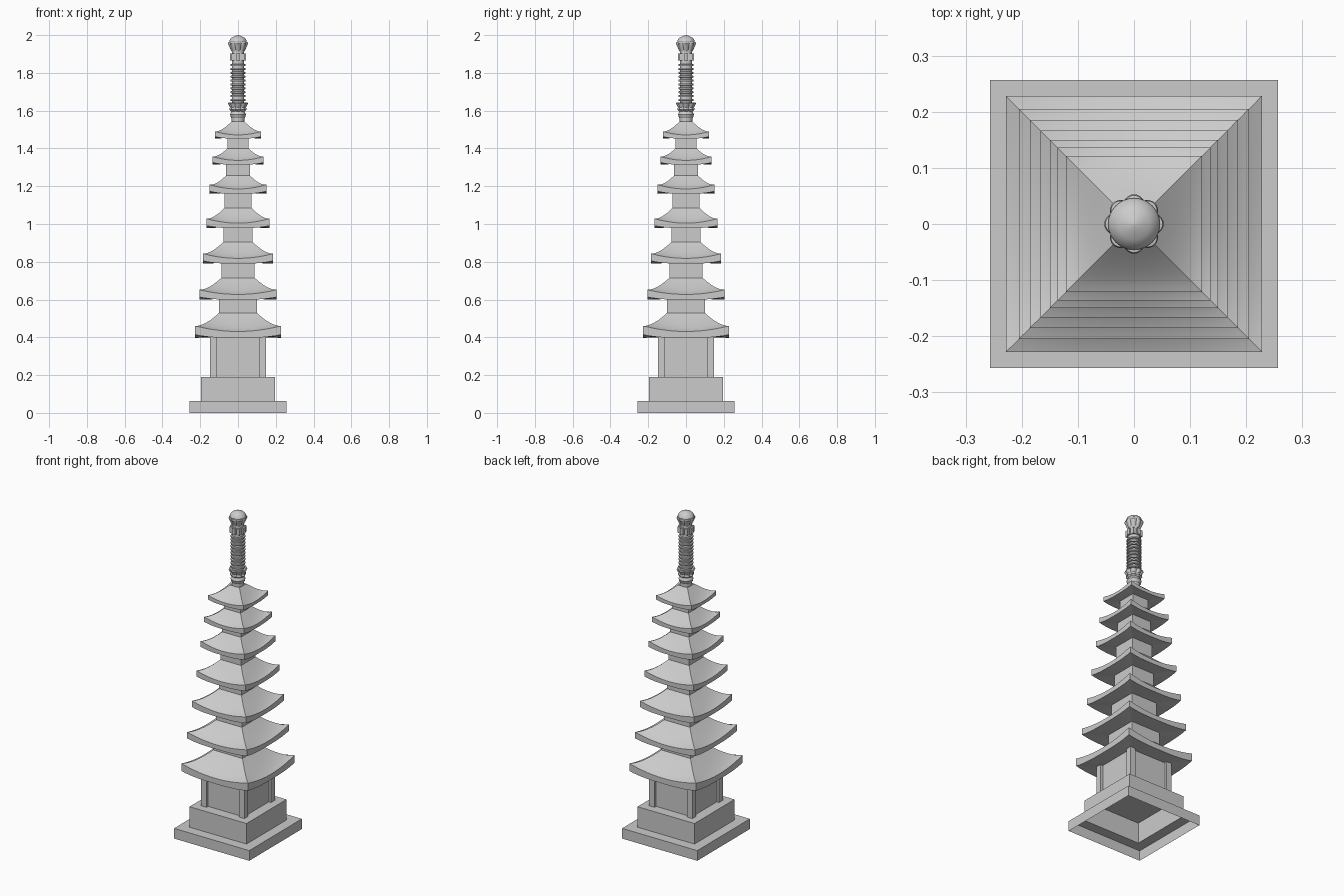
import bpy, bmesh, math

cube = bpy.data.objects.get("Cube")
if cube:
    bpy.data.objects.remove(cube, do_unlink=True)

stone = bpy.data.materials.new("grey_stone")
stone.use_nodes = True
stone.diffuse_color = (0.6, 0.6, 0.6, 1)
stone.node_tree.nodes["Principled BSDF"].inputs["Base Color"].default_value = (0.6, 0.6, 0.6, 1)


def loft(name, rings, cap=True, closed_bottom=False, smooth=True):
    """Skin a stack of equal-sized point rings."""
    bm = bmesh.new()
    loops = [[bm.verts.new(p) for p in ring] for ring in rings]
    n = len(loops[0])
    for low, high in zip(loops, loops[1:]):
        for i in range(n):
            j = (i + 1) % n
            bm.faces.new((low[i], low[j], high[j], high[i]))
    if cap:
        bm.faces.new(loops[-1])
    if closed_bottom:
        bm.faces.new(loops[0][::-1])
    mesh = bpy.data.meshes.new(name)
    bm.to_mesh(mesh)
    bm.free()
    obj = bpy.data.objects.new(name, mesh)
    bpy.context.collection.objects.link(obj)
    mesh.materials.append(stone)
    if smooth:
        bpy.ops.object.select_all(action='DESELECT')
        obj.select_set(True)
        bpy.context.view_layer.objects.active = obj
        bpy.ops.object.shade_smooth_by_angle(angle=math.radians(30))
    return obj


def square(half, z, lift=0, power=2, steps=1, cx=0, cy=0):
    """Square ring, counter-clockwise, whose corners may curve upward."""
    ring = []
    for side in range(4):
        c, s = round(math.cos(side * math.pi / 2)), round(math.sin(side * math.pi / 2))
        for i in range(steps):
            t = -1 + 2 * i / steps
            x, y = half * t, -half
            ring.append((cx + x * c - y * s, cy + x * s + y * c, z + lift * abs(t) ** power))
    return ring


def block(name, half, z0, z1, cx=0, cy=0):
    return loft(name, [square(half, z, cx=cx, cy=cy) for z in (z0, z1)],
                closed_bottom=True, smooth=False)


def lathe(name, profile, sides=32, scallop=0, lobes=8):
    """Turned part; scallop cuts notches between petals."""
    rings = []
    for r, z in profile:
        ring = []
        for i in range(sides):
            a = 2 * math.pi * i / sides
            k = r * (1 - scallop * (1 - abs(math.cos(lobes / 2 * a))))
            ring.append((k * math.cos(a), k * math.sin(a), z))
        rings.append(ring)
    return loft(name, rings, closed_bottom=True)


# Stepped plinth, open underneath
loft("plinth", [square(h, z) for h, z in
                ((0.257, 0), (0.257, 0.063), (0.195, 0.063), (0.195, 0.19))], smooth=False)

# Ground storey with corner pillars
block("body_wall", 0.132, 0.19, 0.41)
for sx in (-1, 1):
    for sy in (-1, 1):
        block("corner_pillar", 0.018, 0.19, 0.41, sx * 0.13, sy * 0.13)

# Roof tiers: eave half width, eave bottom, eave corner top, roof top, neck half width
tiers = [
    (0.228, 0.397, 0.461, 0.530, 0.100),
    (0.205, 0.599, 0.652, 0.715, 0.088),
    (0.185, 0.790, 0.843, 0.906, 0.077),
    (0.167, 0.978, 1.028, 1.086, 0.071),
    (0.150, 1.160, 1.208, 1.256, 0.064),
    (0.136, 1.314, 1.357, 1.400, 0.056),
    (0.121, 1.452, 1.489, 1.542, 0.034),
]
below = 0.132
for n, (eave, bottom, corner, top, neck) in enumerate(tiers):
    rise = corner - bottom
    middle = bottom + rise * 0.53
    rings = [square(below * 0.98, bottom + 0.004, steps=16),
             square(eave, bottom, rise * 0.27, 3, 16)]
    for i in range(9):
        s = i / 8
        rings.append(square(eave + (neck - eave) * s, middle + (top - middle) * s ** 1.25,
                            (corner - middle) * (1 - s) ** 2, 2, 16))
    loft("roof", rings)
    if n + 1 < len(tiers):
        block("storey_neck", neck, top - 0.005, tiers[n + 1][1] + 0.008)
    below = neck

# Finial: foot, lower lotus, ringed shaft, collar, upper lotus, cap
lathe("finial_foot", [(0.034, 1.535), (0.034, 1.56), (0.038, 1.565), (0.042, 1.58),
                      (0.034, 1.595), (0.030, 1.61)])
lathe("lower_lotus", [(0.034, 1.595), (0.046, 1.605), (0.043, 1.618), (0.053, 1.638),
                      (0.050, 1.644), (0.034, 1.640)], 64, 0.14)
lathe("finial_shaft", [(0.033, 1.60), (0.033, 1.94)])
for i in range(10):
    z = 1.657 + i * 0.0205
    lathe("shaft_ring", [(0.033, z - 0.006), (0.041, z - 0.004), (0.041, z + 0.004),
                         (0.033, z + 0.006)])
for i in range(8):
    a = i * math.pi / 4
    block("collar_block", 0.011, 1.865, 1.903, 0.032 * math.cos(a), 0.032 * math.sin(a))
lathe("upper_lotus", [(0.034, 1.912), (0.040, 1.925), (0.044, 1.935), (0.053, 1.955),
                      (0.051, 1.963), (0.040, 1.965)], 64, 0.14)
lathe("finial_cap", [(0.044, 1.955), (0.046, 1.968), (0.041, 1.980), (0.028, 1.990),
                     (0.012, 1.997), (0.002, 2.0)])
